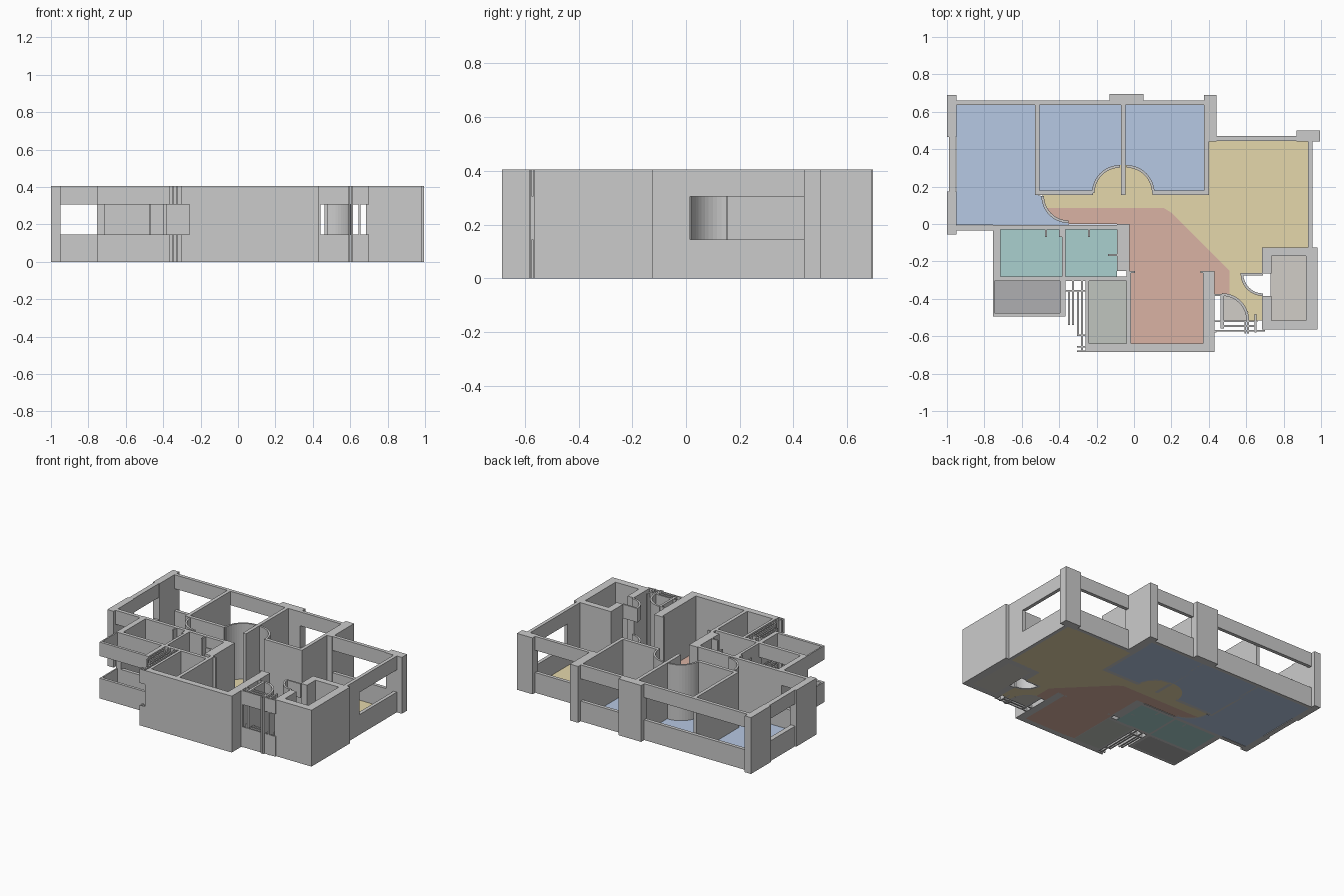
import bpy, bmesh
from math import sin, cos, radians

H, SILL, HEAD, FLOOR = 0.405, 0.145, 0.305, 0.005
FULL = [(0, H)]
OPEN = [(0, SILL), (HEAD, H)]      # parapet below and lintel above an opening


def prism(bm, pts, z0, z1):
    """Vertical solid over a plan outline."""
    low = [bm.verts.new((x, y, z0)) for x, y in pts]
    top = [bm.verts.new((x, y, z1)) for x, y in pts]
    n = len(pts)
    bm.faces.new(top)
    bm.faces.new(low[::-1])
    for i in range(n):
        j = (i + 1) % n
        bm.faces.new((low[i], low[j], top[j], top[i]))


def rect(x0, x1, y0, y1):
    return [(x0, y0), (x1, y0), (x1, y1), (x0, y1)]


def arc(cx, cy, r, a0, a1, n=12):
    return [(cx + r * cos(radians(a0 + (a1 - a0) * i / n)),
             cy + r * sin(radians(a0 + (a1 - a0) * i / n))) for i in range(n + 1)]


def finish(name, bm, color=None):
    bmesh.ops.recalc_face_normals(bm, faces=bm.faces[:])
    me = bpy.data.meshes.new(name)
    bm.to_mesh(me)
    bm.free()
    ob = bpy.data.objects.new(name, me)
    bpy.context.collection.objects.link(ob)
    if color:
        mat = bpy.data.materials.new(name + "_colour")
        mat.diffuse_color = (*color, 1)
        me.materials.append(mat)


def walls(name, outlines, bands=FULL):
    bm = bmesh.new()
    for o in outlines:
        for z0, z1 in bands:
            prism(bm, rect(*o) if len(o) == 4 and not isinstance(o[0], tuple) else o, z0, z1)
    finish(name, bm)


def floor(name, color, *outlines):
    bm = bmesh.new()
    for o in outlines:
        prism(bm, o, 0, FLOOR)
    finish(name, bm, color)


def curved(name, cx, cy, r, a0, a1, bands=FULL, t=0.014):
    walls(name, [arc(cx, cy, r, a0, a1) + arc(cx, cy, r - t, a1, a0)], bands)


# outer columns
walls("columns", [
    (-1, -.95, .465, .69), (-1, -.95, -.055, .175), (-.13, .05, .635, .695),
    (.375, .44, .44, .69), (.87, .995, .44, .50)])

# windowed outer walls
walls("window_walls", [
    (-.95, -.13, .635, .66), (.05, .375, .635, .66), (.44, .87, .445, .47),
    (-.99, -.955, .175, .465), (-.95, -.755, -.035, -.008),
    (.93, .955, .015, .44)], OPEN)

# balcony parapet and lintel, bathroom windows
walls("balcony_walls", [
    (-.755, -.745, -.495, -.305), (-.755, -.365, -.495, -.475),
    (-.395, -.365, -.475, -.305), (-.715, -.385, -.305, -.28)], OPEN)

# thin screen left of the kitchen
walls("kitchen_screen", [
    (-.352, -.342, -.54, -.36), (-.332, -.322, -.54, -.305),
    (-.304, -.294, -.59, -.36), (-.284, -.274, -.685, -.305),
    (-.304, -.26, -.60, -.592), (-.304, -.26, -.66, -.652),
    (-.304, -.26, -.685, -.677), (-.375, -.26, -.36, -.352)], OPEN)

# solid front and service walls
walls("front_walls", [
    (-.26, .43, -.685, -.64), (.37, .43, -.64, -.25), (-.26, -.24, -.64, -.305),
    (-.04, -.015, -.64, -.25), (-.09, -.025, -.25, 0), (-.015, .005, -.262, -.25),
    (.355, .37, -.262, -.25)])

# storage room walls
walls("store_walls", [
    (.685, .98, -.17, -.125), (.92, .98, -.565, -.17), (.685, .92, -.565, -.515),
    (.685, .735, -.515, -.385), (.685, .735, -.265, -.17), (.93, .955, -.125, .015)])

# bathroom walls and stubs
walls("bathroom_walls", [
    (-.755, -.715, -.305, -.005), (-.715, -.09, -.03, -.005),
    (-.385, -.365, -.305, -.03), (-.365, -.04, -.305, -.28),
    (-.475, -.465, -.07, -.03), (-.40, -.385, -.07, -.03),
    (-.245, -.235, -.07, -.03), (-.14, -.09, -.17, -.16)])

# bedroom partitions
walls("bedroom_partitions", [
    (-.53, -.505, .155, .635), (-.07, -.045, .155, .635), (.375, .40, .155, .635),
    (-.505, -.22, .155, .18), (.10, .40, .155, .18)])

# curved door-swing walls
curved("left_bedroom_arc", -.35, .15, .145, 180, 270)
curved("middle_bedroom_arc", -.075, .165, .15, 90, 180)
curved("right_bedroom_arc", -.04, .165, .15, 0, 90)
curved("store_door_arc", .69, -.265, .12, 180, 270, OPEN)
curved("entry_door_arc", .47, -.515, .145, 0, 90)

# entry rails and posts
walls("entry_rails", [
    (.43, .66, -.525, -.515), (.48, .65, -.55, -.54), (.43, .70, -.575, -.567),
    (.43, .47, -.385, -.375), (.57, .69, -.275, -.263)], OPEN)
walls("entry_posts", [
    (.463, .48, -.56, -.375), (.59, .60, -.585, -.515), (.605, .615, -.585, -.50),
    (.645, .655, -.58, -.48), (.43, .44, -.58, -.567)], FULL)

# coloured floors
floor("bedroom_floor", (.47, .58, .77),
      [(-.95, -.005), (-.35, -.005)] + arc(-.35, .15, .145, 270, 180)
      + [(-.515, .155), (-.515, .635), (-.95, .635)],
      [(-.515, .17)] + [(-.225, .17)] + arc(-.075, .165, .15, 180, 90)
      + [(-.058, .315), (-.058, .635), (-.515, .635)],
      [(-.058, .315)] + arc(-.04, .165, .15, 90, 0)
      + [(.11, .17), (.385, .17), (.385, .635), (-.058, .635)])
floor("living_floor", (.78, .68, .41),
      [(-.49, .155), (-.47, .085), (.16, .085), (.20, .06), (.51, -.25), (.51, -.375)]
      + arc(.47, -.515, .145, 70, 0, 8)
      + [(.69, -.515)] + arc(.69, -.265, .12, 270, 180)
      + [(.69, -.265), (.69, -.13), (.935, -.13), (.935, .45), (.39, .45), (.39, .165)]
      + arc(-.04, .165, .15, 0, 90) + arc(-.075, .165, .15, 90, 180))
floor("hall_floor", (.70, .45, .37),
      [(-.47, .085), (-.42, .035), (-.35, 0), (-.03, 0), (-.03, -.645), (.375, -.645),
       (.375, -.255), (.43, -.255), (.43, -.38), (.51, -.38), (.51, -.25), (.20, .06), (.16, .085)])
floor("bathroom_floor", (.40, .63, .62),
      rect(-.715, -.38, -.285, -.03), rect(-.37, -.09, -.285, -.03))
floor("balcony_floor", (.43, .43, .44), rect(-.75, -.385, -.48, -.30))
floor("kitchen_floor", (.53, .56, .52), rect(-.245, -.035, -.645, -.30))
floor("store_floor", (.64, .61, .57), rect(.73, .925, -.52, -.165),
      [(.47, -.515)] + arc(.47, -.515, .14, 0, 90))
